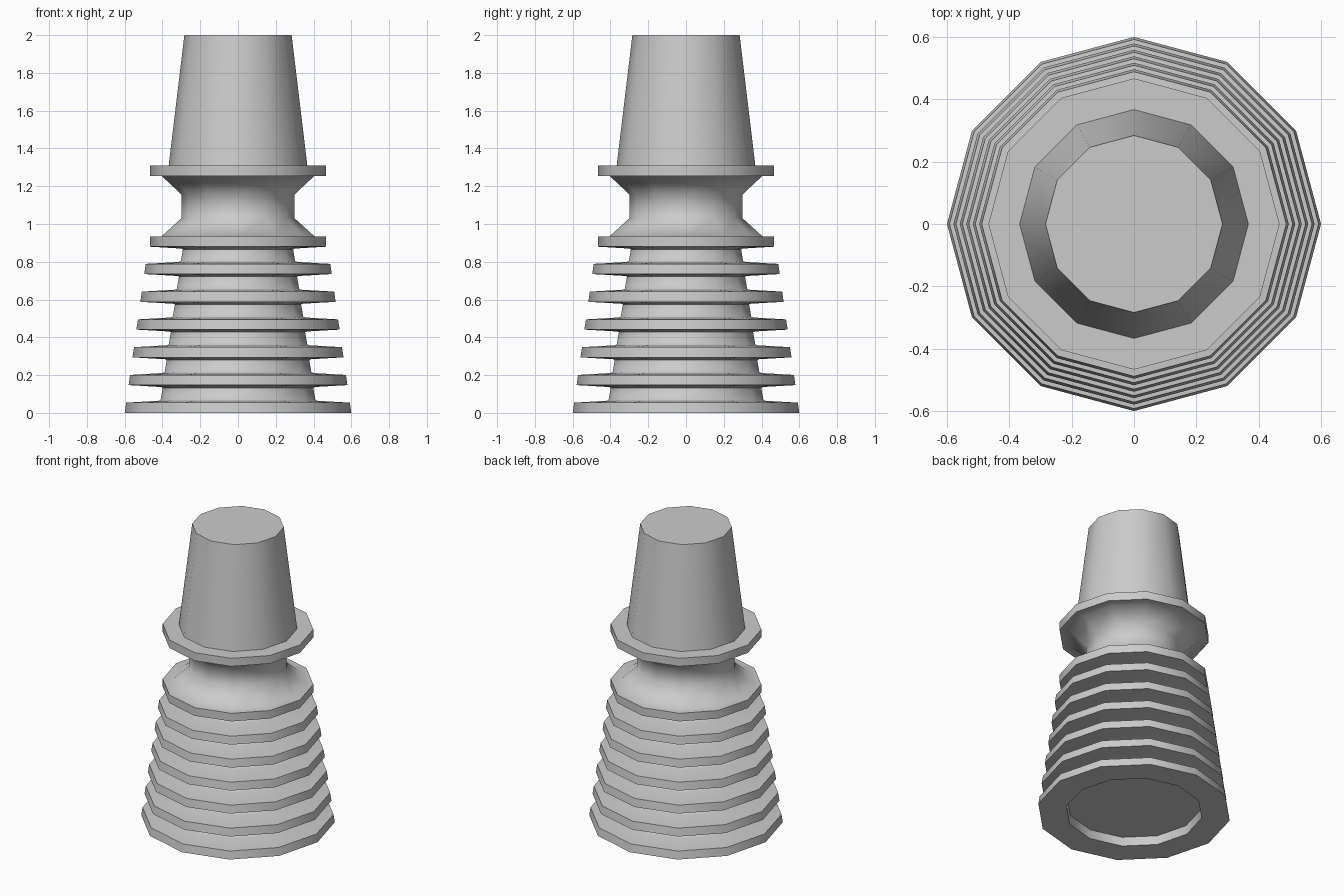
import bpy, math

if "Cube" in bpy.data.objects:
    bpy.data.objects.remove(bpy.data.objects["Cube"])

SIDES = 12


def lathe(name, profile, angle=40):
    """Revolve (radius, z) points and cap both ends."""
    verts = [(r * math.cos(2 * math.pi * i / SIDES), r * math.sin(2 * math.pi * i / SIDES), z)
             for r, z in profile for i in range(SIDES)]
    n = len(profile)
    faces = []
    for k in range(n - 1):
        a, b = k * SIDES, (k + 1) * SIDES
        for i in range(SIDES):
            j = (i + 1) % SIDES
            faces.append((a + i, a + j, b + j, b + i))
    faces.append(tuple(reversed(range(SIDES))))
    faces.append(tuple((n - 1) * SIDES + i for i in range(SIDES)))
    mesh = bpy.data.meshes.new(name)
    mesh.from_pydata(verts, [], faces)
    obj = bpy.data.objects.new(name, mesh)
    bpy.context.collection.objects.link(obj)
    bpy.ops.object.select_all(action='DESELECT')
    obj.select_set(True)
    bpy.context.view_layer.objects.active = obj
    bpy.ops.object.shade_smooth_by_angle(angle=math.radians(angle))
    return obj


# Finned base: one continuous profile, six tapering fins on a tapered core.
# The underside is a flat ring around a recessed core end.
profile = [(0.418, 0.058), (0.424, 0.0)]
for k in range(6):
    z = 0.147 * k
    outer = 0.60 - 0.0207 * k
    core = 0.42 - 0.0215 * k
    if k:
        profile += [(core, z - 0.014), (core + 0.01, z - 0.010)]
    profile += [(outer, z), (outer - 0.008, z + 0.054),
                (core + 0.002, z + 0.064), (core - 0.01, z + 0.068)]
profile += [(0.292, 0.866), (0.302, 0.870)]

# Lower collar, waisted neck and upper collar continue the same surface
profile += [(0.467, 0.88), (0.467, 0.935), (0.405, 0.935), (0.30, 1.03),
            (0.30, 1.157), (0.405, 1.255), (0.467, 1.255), (0.467, 1.31)]
lathe("finned_body", profile, angle=65)

# Tapered top post
lathe("top_post", [(0.367, 1.31), (0.284, 2.0)])
